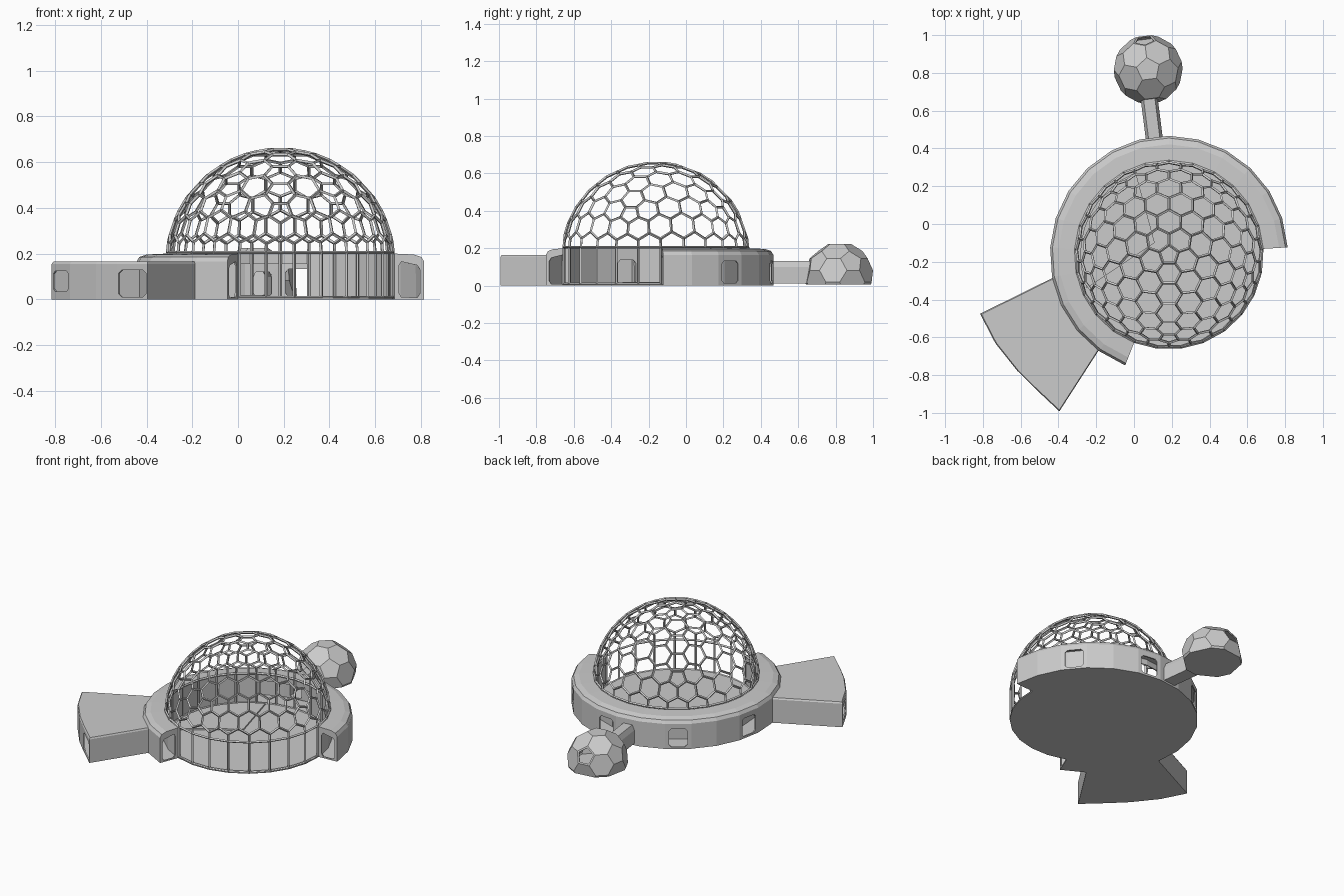
import bpy, bmesh
from math import sin, cos, radians, atan2
from mathutils import Vector, Matrix

if "Cube" in bpy.data.objects:
    bpy.data.objects.remove(bpy.data.objects["Cube"])

C = Vector((0.185, -0.163, 0))      # shared centre of dome and ring
STEP, START, SEGS = 14.4, 3.6, 17   # ring sector layout


def polar(r, deg, z=0.0):
    a = radians(deg)
    return C + Vector((r * cos(a), r * sin(a), z))


def finish(bm, name, thickness=0):
    bmesh.ops.remove_doubles(bm, verts=bm.verts, dist=0.0005)
    bmesh.ops.recalc_face_normals(bm, faces=bm.faces)
    me = bpy.data.meshes.new(name)
    bm.to_mesh(me)
    bm.free()
    ob = bpy.data.objects.new(name, me)
    bpy.context.collection.objects.link(ob)
    if thickness:
        m = ob.modifiers.new("shell", 'SOLIDIFY')
        m.thickness = thickness
        m.offset = -1
    return ob


def face(bm, pts):
    return bm.faces.new([bm.verts.new(p) for p in pts])


def panel(bm, a, b, c, d, hole=None):
    """Wall quad a-b-c-d with an optional corner-cut opening (u0, u1, v0, v1)."""
    if not hole:
        return face(bm, (a, b, c, d))
    u0, u1, v0, v1 = hole
    k, l = 0.12 * (u1 - u0), 0.12 * (v1 - v0)

    def at(u, v):
        return a.lerp(b, u).lerp(d.lerp(c, u), v)
    h = [at(*p) for p in ((u0, v0 + l), (u0 + k, v0), (u1 - k, v0), (u1, v0 + l),
                          (u1, v1 - l), (u1 - k, v1), (u0 + k, v1), (u0, v1 - l))]
    o = (a, b, c, d)
    for i in range(4):
        face(bm, (o[i], h[2 * i + 1], h[2 * i]))
        face(bm, (o[i], o[(i + 1) % 4], h[(2 * i + 2) % 8], h[2 * i + 1]))


def ico(first):
    """Icosahedron points (pole up) and triangles; first = azimuth of an upper vertex."""
    h, r = 0.44721, 0.89443
    v = [Vector((0, 0, 1))]
    for off, z in ((0, h), (36, -h)):
        for k in range(5):
            a = radians(first + off + 72 * k)
            v.append(Vector((r * cos(a), r * sin(a), z)))
    v.append(Vector((0, 0, -1)))
    t = []
    for k in range(5):
        n = (k + 1) % 5
        t += [(0, 1 + k, 1 + n), (1 + k, 6 + k, 1 + n),
              (1 + n, 6 + k, 6 + n), (11, 6 + n, 6 + k)]
    return v, t


# Dome: hexagon lattice (dual of a frequency-5 geodesic sphere)
F, R, ZC = 5, 0.497, 0.16
geo = bmesh.new()
v, tris = ico(270)
for i, j, k in tris:
    def grid(a, b):
        return (v[i] * (F - a - b) + v[j] * a + v[k] * b) / F
    for a in range(F):
        for b in range(F - a):
            face(geo, (grid(a, b), grid(a + 1, b), grid(a, b + 1)))
            if a + b < F - 1:
                face(geo, (grid(a + 1, b), grid(a + 1, b + 1), grid(a, b + 1)))
bmesh.ops.remove_doubles(geo, verts=geo.verts, dist=0.001)
for vert in geo.verts:
    vert.co.normalize()
bm = bmesh.new()
for vert in geo.verts:
    n = vert.co.normalized()
    x = n.orthogonal().normalized()
    y = n.cross(x)
    cs = [f.calc_center_median().normalized() for f in vert.link_faces]
    cs.sort(key=lambda p: atan2(p.dot(y), p.dot(x)))
    face(bm, [C + Vector((0, 0, ZC)) + p * R for p in cs])
geo.free()
bmesh.ops.remove_doubles(bm, verts=bm.verts, dist=0.0005)
bmesh.ops.bisect_plane(bm, geom=bm.verts[:] + bm.edges[:] + bm.faces[:], dist=1e-5,
                       plane_co=(0, 0, 0.205), plane_no=(0, 0, 1), clear_inner=True)
# Upright posts below the dome
rim = [e for e in bm.edges if e.is_boundary]
ext = bmesh.ops.extrude_edge_only(bm, edges=rim)["geom"]
for g in ext:
    if isinstance(g, bmesh.types.BMVert):
        g.co.z = 0.008
dome = finish(bm, "dome_lattice")
w = dome.modifiers.new("struts", 'WIREFRAME')
w.thickness = 0.015
w.use_boundary = True

# Floor disc and raised sector inside the dome
bm = bmesh.new()
face(bm, [polar(0.5, 90 + STEP * k, 0.01) for k in range(25)])
base = bmesh.ops.extrude_face_region(bm, geom=bm.faces[:])["geom"]
for g in base:
    if isinstance(g, bmesh.types.BMVert):
        g.co.z = 0
finish(bm, "dome_floor")
bm = bmesh.new()
outline = [Vector((0.11, -0.10, 0))] + [polar(0.47, a) for a in range(112, 204, 10)]
top = [p + Vector((0, 0, 0.02)) for p in outline]
face(bm, outline)
face(bm, top)
for i in range(len(outline)):
    j = (i + 1) % len(outline)
    face(bm, (outline[i], outline[j], top[j], top[i]))
finish(bm, "inner_platform")

# Ring corridor around the dome
PROFILE = [(0.63, 0.165), (0.618, 0.185), (0.585, 0.196), (0.5, 0.2)]
WINDOW = (0.15, 0.85, 0.08, 0.80)
bm = bmesh.new()
for i in range(SEGS):
    a, b = START + STEP * i, START + STEP * (i + 1)
    hole = WINDOW if i in (2, 5, 8, 11) else (0.25, 0.75, 0.08, 0.72) if i == 6 else None
    panel(bm, polar(0.63, a), polar(0.63, b), polar(0.63, b, 0.165), polar(0.63, a, 0.165), hole)
    for (r0, z0), (r1, z1) in zip(PROFILE, PROFILE[1:]):
        face(bm, (polar(r0, a, z0), polar(r0, b, z0), polar(r1, b, z1), polar(r1, a, z1)))
    face(bm, (polar(0.5, a), polar(0.5, b), polar(0.63, b), polar(0.63, a)))
    z = 0.155 if i in (5, 6, 7) else 0      # wide opening at the back
    panel(bm, polar(0.5, a, z), polar(0.5, b, z), polar(0.5, b, 0.2), polar(0.5, a, 0.2),
          (0.1, 0.9, 0.03, 0.68) if i == 13 else None)
for a in (START, START + STEP * SEGS):      # end walls with doorways
    panel(bm, polar(0.5, a), polar(0.63, a), polar(0.63, a, 0.165), polar(0.5, a, 0.2),
          (0.15, 0.86, 0.05, 0.86))
    face(bm, [polar(r, a, z) for r, z in PROFILE])
finish(bm, "ring_corridor", 0.008)

# Fan-shaped annex
plan = [(-0.40, -0.27), (-0.815, -0.475), (-0.735, -0.63), (-0.62, -0.775),
        (-0.53, -0.865), (-0.395, -0.992), (-0.155, -0.62)]
low = [Vector((x, y, 0)) for x, y in plan]
mid = [p + Vector((0, 0, 0.155)) for p in low]
cen = Vector((-0.42, -0.6, 0))
top = [cen + (p - cen) * 0.98 + Vector((0, 0, 0.165)) for p in low]
bm = bmesh.new()
face(bm, top)
face(bm, low)
for i in range(7):
    j = (i + 1) % 7
    face(bm, (mid[i], mid[j], top[j], top[i]))
    if i < 6:
        panel(bm, low[i], low[j], mid[j], mid[i],
              {1: (0.1, 0.9, 0.22, 0.8), 4: (0.06, 0.94, 0.06, 0.83)}.get(i))
finish(bm, "fan_annex", 0.008)

# Connecting tube to the pod
AZ = 97.2
bm = bmesh.new()
side = Vector((-sin(radians(AZ)), cos(radians(AZ)), 0))
section = [(-0.045, 0.012), (-0.045, 0.10), (-0.03, 0.132),
           (0.03, 0.132), (0.045, 0.10), (0.045, 0.012)]
along = Vector((side.y, -side.x, 0))
ends = [[polar(r, AZ, z) + side * s for s, z in section] for r in (0.62, 0.84)]
for i in range(6):
    j = (i + 1) % 6
    face(bm, (ends[0][i], ends[0][j], ends[1][j], ends[1][i]))
finish(bm, "pod_tube", 0.006)

# Faceted pod: truncated icosahedron, cut flat at the base
v, tris = ico(AZ)
bm = bmesh.new()
for t in tris:
    for k in range(3):
        p, q = v[t[k]], v[t[(k + 1) % 3]]
        for s in (1 / 3, 2 / 3):
            bm.verts.new(p.lerp(q, s).normalized() * 0.185)
bmesh.ops.remove_doubles(bm, verts=bm.verts, dist=0.001)
bmesh.ops.convex_hull(bm, input=bm.verts[:])
bmesh.ops.dissolve_limit(bm, angle_limit=0.03, verts=bm.verts[:], edges=bm.edges[:])
bm.faces.ensure_lookup_table()
window = max(bm.faces, key=lambda f: f.calc_center_median().dot(v[1]))
bmesh.ops.inset_region(bm, faces=[window], thickness=0.012)
bmesh.ops.delete(bm, geom=[window], context='FACES')
cut = bmesh.ops.bisect_plane(bm, geom=bm.verts[:] + bm.edges[:] + bm.faces[:], dist=1e-5,
                             plane_co=(0, 0, -0.045), plane_no=(0, 0, 1), clear_inner=True)
rim = [e for e in cut["geom_cut"] if isinstance(e, bmesh.types.BMEdge)]
bmesh.ops.contextual_create(bm, geom=rim)
bmesh.ops.translate(bm, verts=bm.verts, vec=Vector((0.075, 0.818, 0.05)))
finish(bm, "pod", 0.006)
